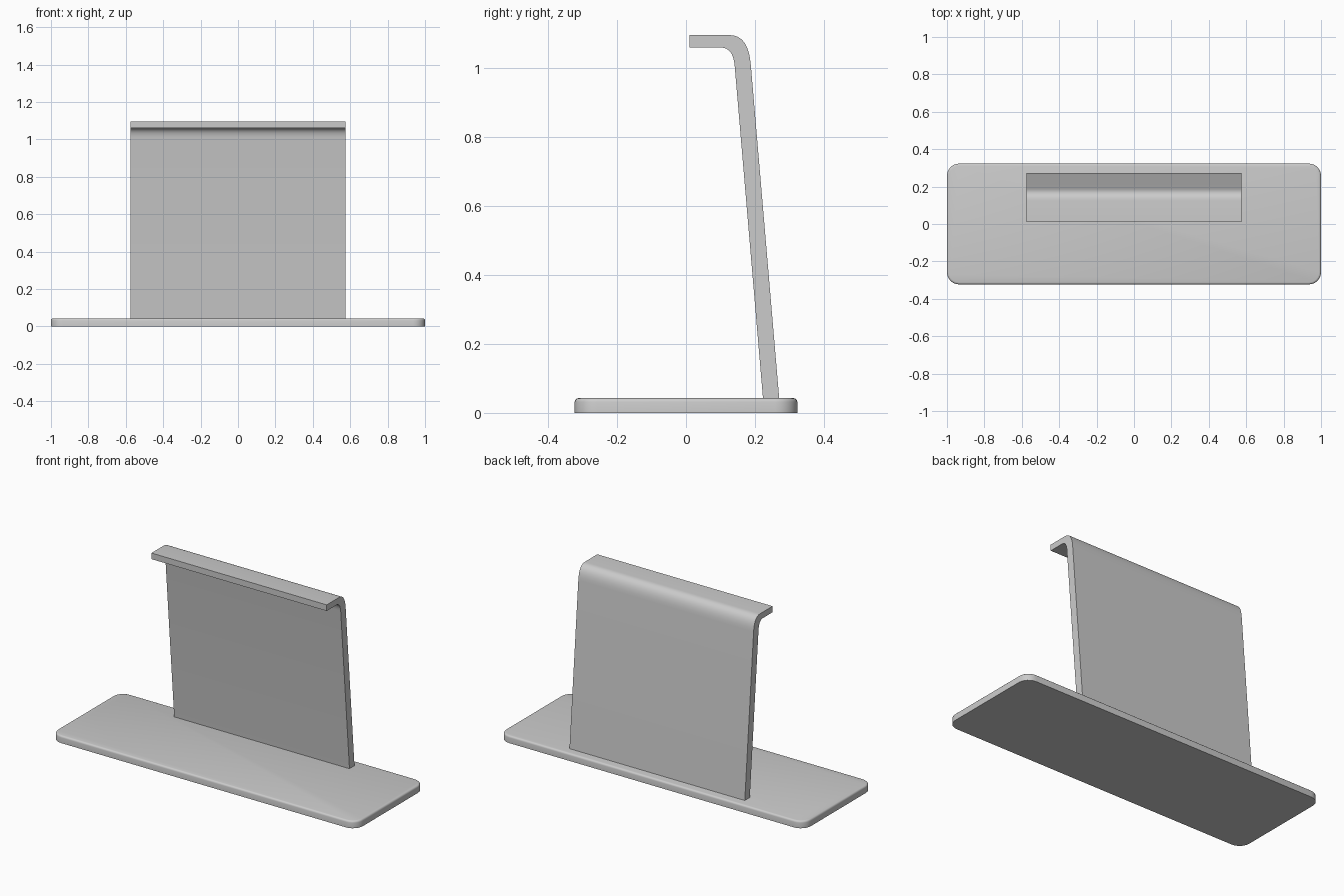
import bpy, bmesh, math
from mathutils import Vector

cube = bpy.data.objects.get("Cube")
if cube:
    bpy.data.objects.remove(cube, do_unlink=True)

grey = bpy.data.materials.new("satin grey")
grey.use_nodes = True
grey.diffuse_color = (0.6, 0.6, 0.6, 1)
grey.node_tree.nodes["Principled BSDF"].inputs["Base Color"].default_value = (0.6, 0.6, 0.6, 1)


def extrude_profile(name, points, offset):
    """Solid made by sweeping a closed outline along an offset."""
    bm = bmesh.new()
    face = bm.faces.new([bm.verts.new(p) for p in points])
    swept = bmesh.ops.extrude_face_region(bm, geom=[face], use_keep_orig=True)
    verts = [g for g in swept["geom"] if isinstance(g, bmesh.types.BMVert)]
    bmesh.ops.translate(bm, verts=verts, vec=offset)
    bmesh.ops.recalc_face_normals(bm, faces=bm.faces)
    mesh = bpy.data.meshes.new(name)
    bm.to_mesh(mesh)
    bm.free()
    mesh.materials.append(grey)
    obj = bpy.data.objects.new(name, mesh)
    bpy.context.collection.objects.link(obj)
    return obj


def smooth(obj, degrees):
    bpy.ops.object.select_all(action="DESELECT")
    obj.select_set(True)
    bpy.context.view_layer.objects.active = obj
    bpy.ops.object.shade_smooth_by_angle(angle=math.radians(degrees))


def bend(start, corner, end, steps=8):
    """Rounded corner between two straight runs."""
    a, b, c = Vector(start), Vector(corner), Vector(end)
    ts = [i / steps for i in range(steps + 1)]
    return [a * (1 - t) ** 2 + b * 2 * t * (1 - t) + c * t * t for t in ts]


# Base plate: rounded rectangle with a softened top rim
half_x, half_y, radius, height, rim = 1.0, 0.323, 0.065, 0.043, 0.011
outline = []
for quarter, (sx, sy) in enumerate([(1, 1), (-1, 1), (-1, -1), (1, -1)]):
    for i in range(7):
        a = math.pi / 2 * (quarter + i / 6)
        outline.append((sx * (half_x - radius) + radius * math.cos(a),
                        sy * (half_y - radius) + radius * math.sin(a), 0))
base = extrude_profile("base_plate", outline, (0, 0, height))
bm = bmesh.new()
bm.from_mesh(base.data)
top_edges = [e for e in bm.edges if all(v.co.z > height / 2 for v in e.verts)]
bmesh.ops.bevel(bm, geom=top_edges, offset=rim, segments=3, profile=0.5, affect="EDGES")
bm.to_mesh(base.data)
bm.free()
smooth(base, 35)

# Leaning support: bent sheet with a forward lip, sunk slightly into the base
half_width = 0.575
outer = [Vector((0.271, 0.035))] + bend((0.188, 1.01), (0.181, 1.096), (0.127, 1.096))
inner = bend((0.1, 1.06), (0.136, 1.06), (0.141, 1.01)) + [Vector((0.224, 0.035))]
lip = [Vector((0.01, 1.096)), Vector((0.01, 1.06))]
section = [(-half_width, p.x, p.y) for p in outer + lip + inner]
support = extrude_profile("bent_support", section, (2 * half_width, 0, 0))
smooth(support, 35)
